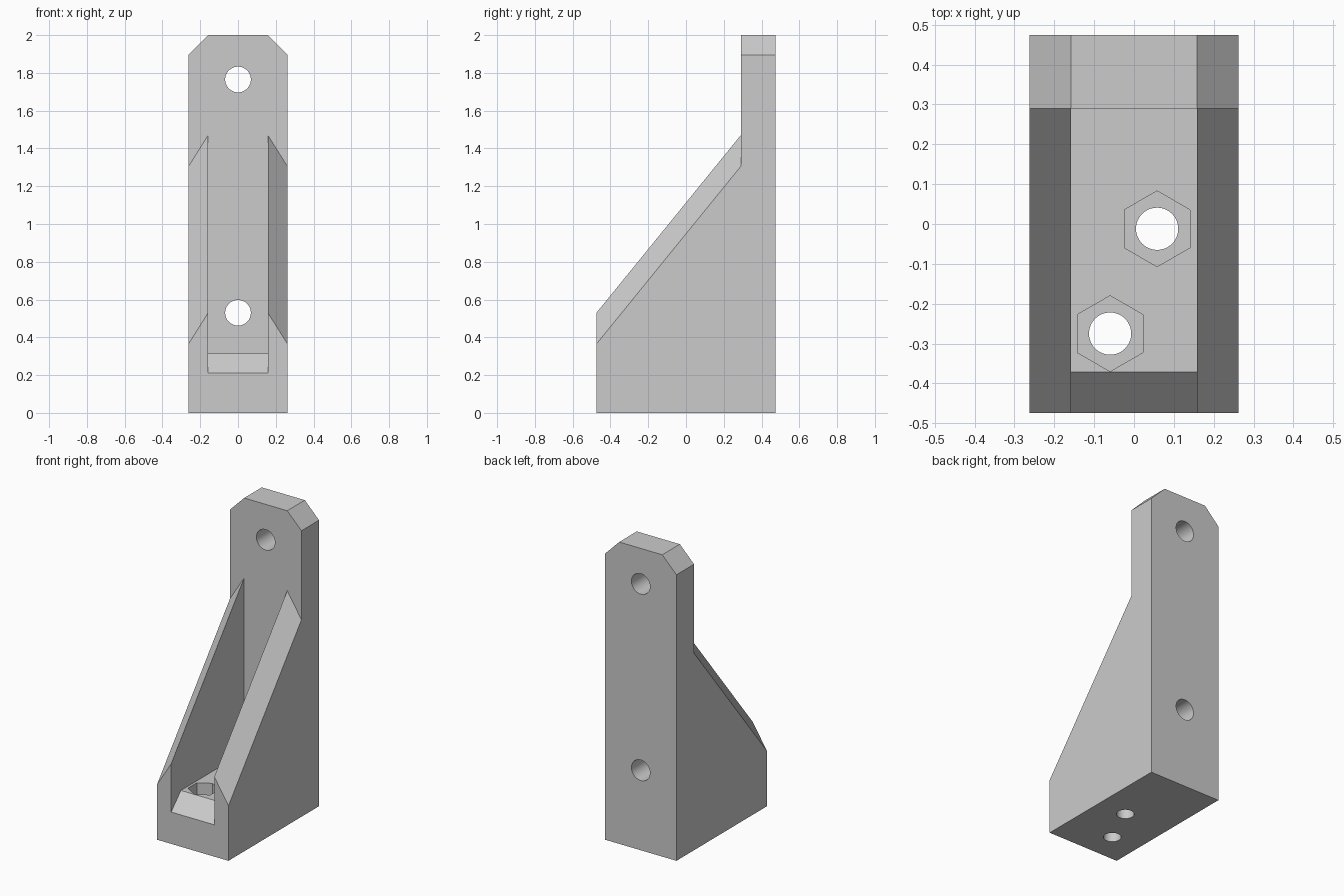
import bpy
import bmesh
import math
from mathutils import Matrix

old = bpy.data.objects.get("Cube")
if old:
    bpy.data.objects.remove(old, do_unlink=True)

HALF_W, CHANNEL = 0.262, 0.158      # outer and inner half widths
FRONT, PLATE, BACK = -0.474, 0.29, 0.474

grey = bpy.data.materials.new("plain grey")
grey.use_nodes = True
colour = (0.6, 0.6, 0.6, 1)
grey.diffuse_color = colour
grey.node_tree.nodes["Principled BSDF"].inputs["Base Color"].default_value = colour


def add_object(name, bm):
    bmesh.ops.recalc_face_normals(bm, faces=bm.faces)
    mesh = bpy.data.meshes.new(name)
    bm.to_mesh(mesh)
    bm.free()
    mesh.materials.append(grey)
    obj = bpy.data.objects.new(name, mesh)
    bpy.context.collection.objects.link(obj)
    return obj


def loft(name, sections):
    """Join (x, [(y, z), ...]) side profiles into a closed solid."""
    bm = bmesh.new()
    rings = [[bm.verts.new((x, y, z)) for y, z in pts] for x, pts in sections]
    bm.faces.new(rings[0])
    bm.faces.new(rings[-1])
    for a, b in zip(rings, rings[1:]):
        for i in range(len(a)):
            j = (i + 1) % len(a)
            bm.faces.new((a[i], a[j], b[j], b[i]))
    return add_object(name, bm)


def cylinder(name, centre, radius, depth, sides, axis="Z"):
    turn = {"Z": Matrix.Rotation(math.radians(30), 4, "Z"),
            "Y": Matrix.Rotation(math.radians(90), 4, "X")}[axis]
    bm = bmesh.new()
    bmesh.ops.create_cone(bm, cap_ends=True, segments=sides, radius1=radius,
                          radius2=radius, depth=depth,
                          matrix=Matrix.Translation(centre) @ turn)
    # put hexagon corners on the y axis
    if sides == 6:
        off = max(bm.verts, key=lambda v: v.co.y).co.y - centre[1]
        if abs(off - radius) > 0.001:
            bmesh.ops.rotate(bm, verts=bm.verts, cent=centre,
                             matrix=Matrix.Rotation(math.radians(30), 3, "Z"))
    return add_object(name, bm)


def side_profile(top, slope_top, slope_front):
    return [(FRONT, 0), (BACK, 0), (BACK, top), (PLATE, top),
            (PLATE, slope_top), (FRONT, slope_front)]


# Bracket body with bevelled ribs and chamfered plate top
outer = side_profile(1.895, 1.305, 0.365)
inner = side_profile(2.0, 1.47, 0.53)
bracket = loft("bracket", [(-HALF_W, outer), (-CHANNEL, inner),
                           (CHANNEL, inner), (HALF_W, outer)])

# Channel between the ribs, with a sloped front lip
lip = [(FRONT - 0.1, 0.109), (-0.372, 0.315), (PLATE, 0.315),
       (PLATE, 1.7), (FRONT - 0.1, 1.7)]
cutters = [loft("channel_cutter", [(-CHANNEL, lip), (CHANNEL, lip)])]

# Plate screw holes
for z in (0.53, 1.765):
    cutters.append(cylinder("plate_hole_cutter", (0, 0.38, z), 0.068, 0.3, 48, "Y"))

# Base bolt holes with hexagonal nut pockets
for x, y in ((0.058, -0.012), (-0.06, -0.275)):
    cutters.append(cylinder("nut_pocket_cutter", (x, y, 0.285), 0.095, 0.2, 6))
    cutters.append(cylinder("base_hole_cutter", (x, y, 0.1), 0.053, 0.4, 48))

for cutter in cutters:
    cutter.hide_render = True
    mod = bracket.modifiers.new(cutter.name, "BOOLEAN")
    mod.operation = "DIFFERENCE"
    mod.solver = "EXACT"
    mod.object = cutter

# Bake the cuts and drop the helpers
bpy.context.view_layer.update()
graph = bpy.context.evaluated_depsgraph_get()
baked = bpy.data.meshes.new_from_object(bracket.evaluated_get(graph))
bracket.modifiers.clear()
bracket.data = baked
for cutter in cutters:
    bpy.data.objects.remove(cutter, do_unlink=True)

# Smooth round holes, crisp flat faces
bpy.ops.object.select_all(action="DESELECT")
bracket.select_set(True)
bpy.context.view_layer.objects.active = bracket
bpy.ops.object.shade_smooth_by_angle(angle=math.radians(25))
